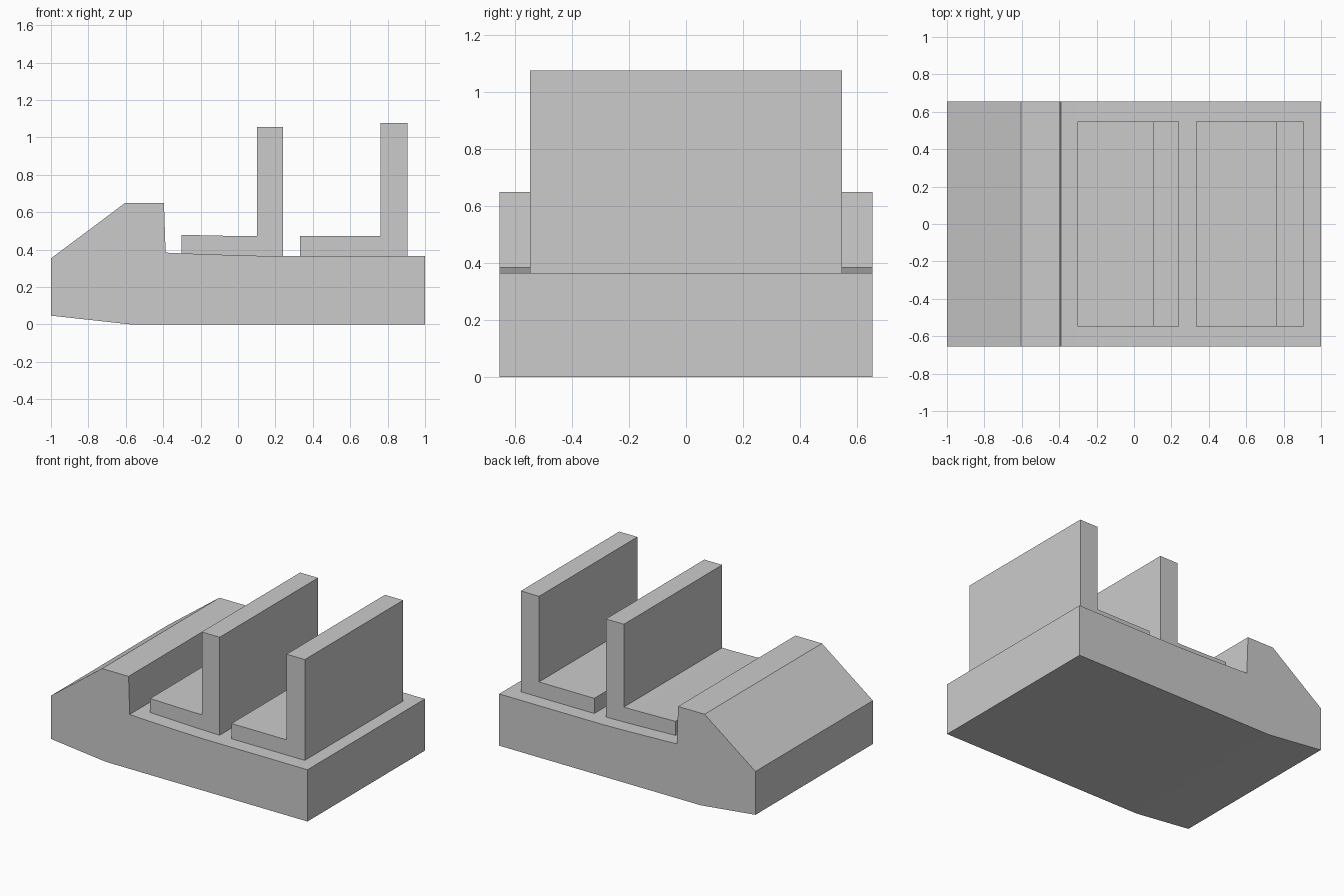
import bpy, bmesh

if "Cube" in bpy.data.objects:
    bpy.data.objects.remove(bpy.data.objects["Cube"])


def extrude_profile(name, points, half_width):
    """Extrude an (x, z) profile symmetrically along y."""
    bm = bmesh.new()
    face = bm.faces.new([bm.verts.new((x, -half_width, z)) for x, z in points])
    result = bmesh.ops.extrude_face_region(bm, geom=[face])
    moved = [v for v in result["geom"] if isinstance(v, bmesh.types.BMVert)]
    bmesh.ops.translate(bm, verts=moved, vec=(0, 2 * half_width, 0))
    bmesh.ops.recalc_face_normals(bm, faces=bm.faces)
    mesh = bpy.data.meshes.new(name)
    bm.to_mesh(mesh)
    bm.free()
    obj = bpy.data.objects.new(name, mesh)
    bpy.context.collection.objects.link(obj)
    return obj


# Car body: sloped nose, raised hood and a nearly flat seat deck
extrude_profile("car_body", [
    (-1, 0.047), (-0.6, 0.003), (-0.57, 0), (1, 0), (1, 0.365),
    (0.2, 0.365), (0.02, 0.369), (-0.3, 0.38), (-0.387, 0.384),
    (-0.396, 0.65), (-0.603, 0.65), (-1, 0.353),
], 0.654)

# L-shaped bench seats
extrude_profile("front_seat", [
    (-0.302, 0.38), (0.02, 0.369), (0.2, 0.365), (0.241, 0.365), (0.241, 1.056),
    (0.101, 1.056), (0.101, 0.472), (0.02, 0.472), (-0.302, 0.479),
], 0.548)
extrude_profile("rear_seat", [
    (0.332, 0.365), (0.905, 0.365), (0.905, 1.076),
    (0.763, 1.076), (0.763, 0.472), (0.332, 0.472),
], 0.548)
